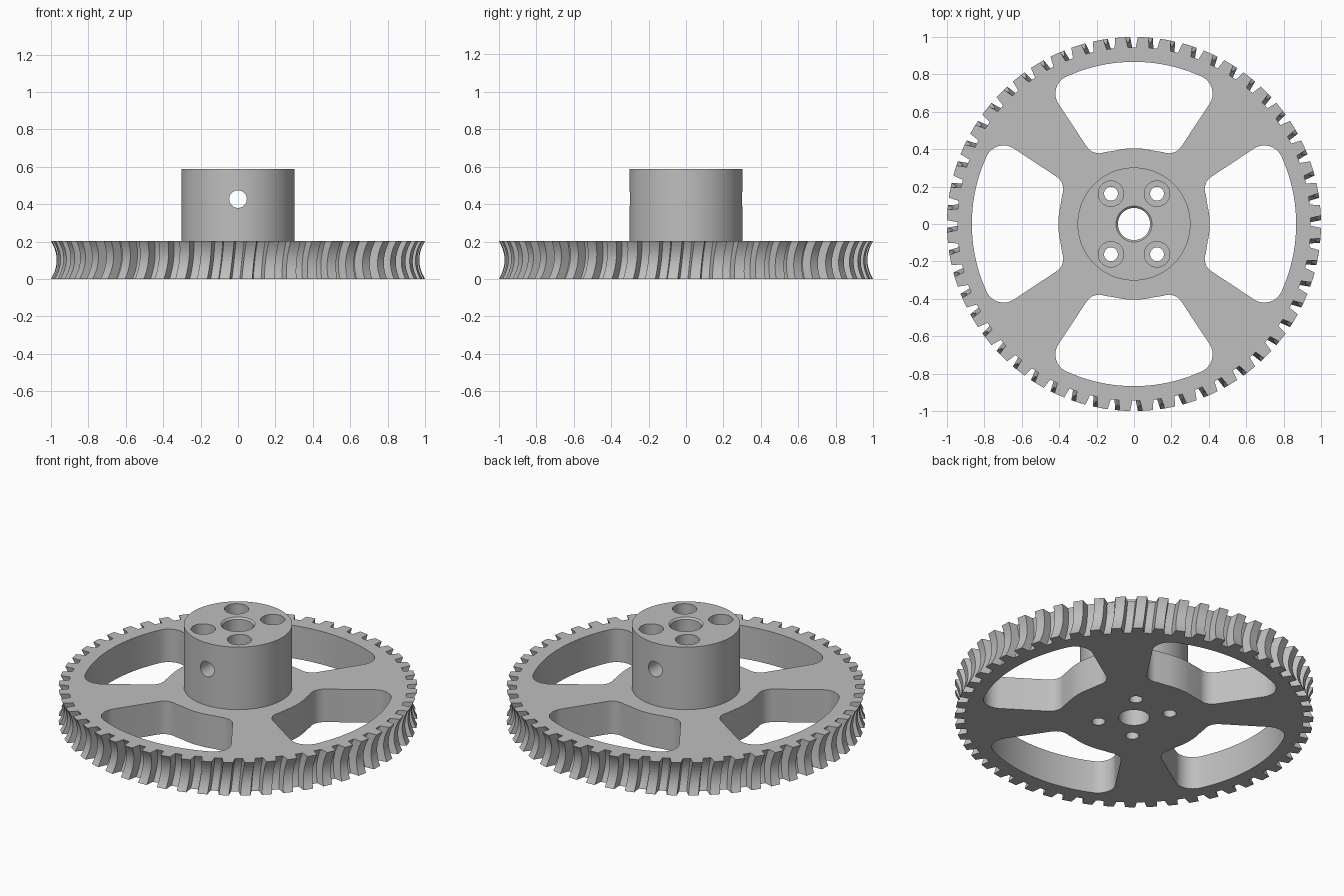
import bpy
import bmesh
from math import sin, cos, pi, radians, atan2
from mathutils import Matrix

if "Cube" in bpy.data.objects:
    bpy.data.objects.remove(bpy.data.objects["Cube"], do_unlink=True)

WHEEL_H, HUB_TOP, HUB_R = 0.203, 0.588, 0.302
TEETH, TWIST, LEVELS = 52, 0.024, 10

metal = bpy.data.materials.new("grey metal")
metal.use_nodes = True
metal.diffuse_color = (0.52, 0.52, 0.52, 1)
metal.node_tree.nodes["Principled BSDF"].inputs["Base Color"].default_value = (0.52, 0.52, 0.52, 1)


def arc(cx, cy, r, a0, a1, n):
    """Points along an arc, angles in degrees."""
    steps = [radians(a0 + (a1 - a0) * i / n) for i in range(n + 1)]
    return [(cx + r * cos(a), cy + r * sin(a)) for a in steps]


def circle(r, n=64, cx=0, cy=0):
    return arc(cx, cy, r, 0, 360, n)[:-1]


def loft(name, rings, matrix=Matrix()):
    """Skin a stack of (z, outline) rings and cap both ends."""
    bm = bmesh.new()
    rows = [[bm.verts.new((x, y, z)) for x, y in pts] for z, pts in rings]
    n = len(rows[0])
    for low, high in zip(rows, rows[1:]):
        for i in range(n):
            j = (i + 1) % n
            bm.faces.new((low[i], low[j], high[j], high[i]))
    bm.faces.new(rows[0][::-1])
    bm.faces.new(rows[-1])
    bmesh.ops.recalc_face_normals(bm, faces=bm.faces)
    bm.transform(matrix)
    mesh = bpy.data.meshes.new(name)
    bm.to_mesh(mesh)
    bm.free()
    mesh.materials.append(metal)
    obj = bpy.data.objects.new(name, mesh)
    bpy.context.collection.objects.link(obj)
    return obj


def activate(obj):
    bpy.ops.object.select_all(action='DESELECT')
    obj.select_set(True)
    bpy.context.view_layer.objects.active = obj


def cut(obj, cutters):
    activate(obj)
    for cutter in cutters:
        cutter.hide_render = True
        mod = obj.modifiers.new("cut", 'BOOLEAN')
        mod.operation, mod.solver, mod.object = 'DIFFERENCE', 'EXACT', cutter
        bpy.ops.object.modifier_apply(modifier=mod.name)


# Toothed outline at one height: throated radius, slightly helical teeth
def tooth_ring(t):
    sag = 1 - (2 * t - 1) ** 2
    tip, root = 1 - 0.03 * sag, 0.945 - 0.027 * sag
    pts = []
    for k in range(TEETH):
        a = 2 * pi * (k + 0.5) / TEETH + TWIST * (t - 0.5)
        for r, half in ((root, -0.038), (tip, -0.028), (tip, 0.028), (root, 0.038)):
            pts.append((r * cos(a + half), r * sin(a + half)))
    return pts


# Rounded window between two spokes, mirrored about its own axis
def window_outline():
    cx, cy = 0.32, 0.697
    end = atan2(cy, cx) * 180 / pi
    half = arc(0, 0, 0.405, 90, 76, 5)
    half += arc(0.186, 0.458, 0.08, -112, -33, 8)
    half += arc(cx, cy, 0.1, -33, end, 12)
    half += arc(0, 0, 0.867, end, 90, 10)[1:]
    return half + [(-x, y) for x, y in half[-2:0:-1]]


wheel = loft("toothed_wheel", [(WHEEL_H * i / LEVELS, tooth_ring(i / LEVELS)) for i in range(LEVELS + 1)])
hub = loft("hub", [(WHEEL_H, circle(HUB_R, 96)), (HUB_TOP, circle(HUB_R, 96))])

windows = [loft("window_cutter", [(-0.1, window_outline()), (0.4, window_outline())],
                Matrix.Rotation(k * pi / 2, 4, 'Z')) for k in range(4)]

# Bore with a small chamfer at the hub top
bore = loft("bore_cutter", [(-0.1, circle(0.086)), (HUB_TOP - 0.01, circle(0.086)),
                            (HUB_TOP, circle(0.096)), (0.7, circle(0.096))])

# Counterbored screw holes
screws = []
for sx in (-1, 1):
    for sy in (-1, 1):
        small, large = (circle(r, 40, sx * 0.123, sy * 0.162) for r in (0.037, 0.068))
        screws.append(loft("screw_cutter", [(-0.1, small), (0.35, small), (0.35, large), (0.7, large)]))

# Cross hole through the hub from front to back
cross = loft("cross_hole_cutter", [(-0.5, circle(0.047, 40)), (0.5, circle(0.047, 40))],
             Matrix.Translation((0, 0, 0.427)) @ Matrix.Rotation(pi / 2, 4, 'X'))

cut(wheel, windows + [bore] + screws)
cut(hub, [bore, cross] + screws)
for helper in windows + screws + [bore, cross]:
    bpy.data.objects.remove(helper, do_unlink=True)

for obj in (wheel, hub):
    activate(obj)
    bpy.ops.object.shade_smooth_by_angle(angle=radians(30))
